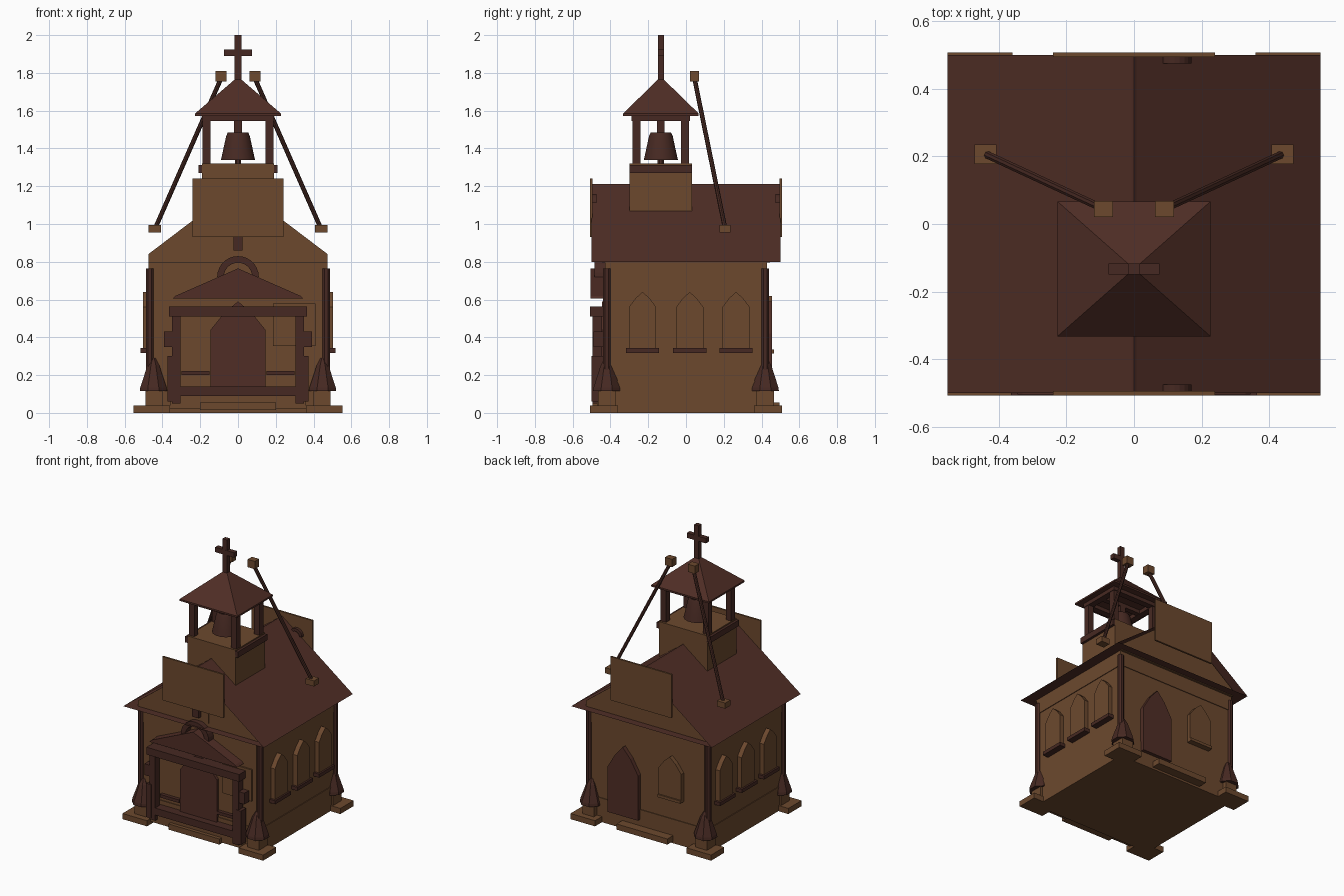
import bpy, bmesh, math
from mathutils import Vector

if "Cube" in bpy.data.objects:
    bpy.data.objects.remove(bpy.data.objects["Cube"])


def material(name, rgb):
    m = bpy.data.materials.new(name)
    m.diffuse_color = (*rgb, 1)
    m.use_nodes = True
    m.node_tree.nodes["Principled BSDF"].inputs["Base Color"].default_value = m.diffuse_color
    return m


TAN = material("tan_wood", (0.150, 0.066, 0.027))
DARK = material("dark_brown_wood", (0.062, 0.022, 0.016))
ROOF = material("roof_brown", (0.080, 0.027, 0.019))


def mesh(name, verts, faces, mat):
    me = bpy.data.meshes.new(name)
    me.from_pydata(verts, [], faces)
    bm = bmesh.new()
    bm.from_mesh(me)
    bmesh.ops.recalc_face_normals(bm, faces=bm.faces)
    bm.to_mesh(me)
    bm.free()
    me.materials.append(mat)
    ob = bpy.data.objects.new(name, me)
    bpy.context.collection.objects.link(ob)
    return ob


def prism(name, pts, a, b, mat, axis="y"):
    """Profile of (across, z) points extruded from a to b along an axis."""
    place = (lambda u, z, d: (u, d, z)) if axis == "y" else (lambda u, z, d: (d, u, z))
    n = len(pts)
    verts = [place(u, z, d) for d in (a, b) for u, z in pts]
    faces = [tuple(range(n)), tuple(range(n, 2 * n))]
    faces += [(i, (i + 1) % n, n + (i + 1) % n, n + i) for i in range(n)]
    return mesh(name, verts, faces, mat)


def box(name, x0, x1, y0, y1, z0, z1, mat):
    return prism(name, [(x0, z0), (x1, z0), (x1, z1), (x0, z1)], y0, y1, mat)


def lathe(name, c, prof, n, mat, smooth=False):
    """Closed turned shape from (radius, z) points."""
    verts = [(c[0] + r * math.cos(2 * math.pi * (i + .5) / n),
              c[1] + r * math.sin(2 * math.pi * (i + .5) / n), z)
             for r, z in prof for i in range(n)]
    faces = [tuple(range(n)), tuple(range(len(verts) - n, len(verts)))]
    for k in range(len(prof) - 1):
        faces += [(k * n + i, k * n + (i + 1) % n, (k + 1) * n + (i + 1) % n, (k + 1) * n + i)
                  for i in range(n)]
    ob = mesh(name, verts, faces, mat)
    if smooth:
        for p in ob.data.polygons:
            p.use_smooth = len(p.vertices) == 4
    return ob


def pointed(c, hw, z0, shoulder, apex):
    """Pointed-arch outline with one bend on each side."""
    mid = shoulder + (apex - shoulder) * .6
    return [(c - hw, z0), (c + hw, z0), (c + hw, shoulder), (c + hw * .5, mid), (c, apex),
            (c - hw * .5, mid), (c - hw, shoulder)]


def half_ring(name, cx, cz, r0, r1, y0, y1, mat, n=10):
    arc = [math.pi * i / n for i in range(n + 1)]
    verts, faces = [], []
    for t in arc:
        for r, y in ((r0, y0), (r1, y0), (r1, y1), (r0, y1)):
            verts.append((cx + r * math.cos(t), y, cz + r * math.sin(t)))
    for i in range(n):
        faces += [(4 * i + k, 4 * i + (k + 1) % 4, 4 * i + 4 + (k + 1) % 4, 4 * i + 4 + k)
                  for k in range(4)]
    faces += [(0, 1, 2, 3), (4 * n, 4 * n + 1, 4 * n + 2, 4 * n + 3)]
    return mesh(name, verts, faces, mat)


def rod(name, p, q, r, mat, n=8):
    p, q = Vector(p), Vector(q)
    ob = lathe(name, (0, 0), [(r, 0), (r, (q - p).length)], n, mat)
    ob.location = p
    ob.rotation_mode = 'QUATERNION'
    ob.rotation_quaternion = (q - p).to_track_quat('Z', 'Y')


# main walls, base band and upper band
box("walls", -.47, .47, -.425, .425, 0, .8, TAN)
box("base_band", -.475, .475, -.43, .43, 0, .17, TAN)
box("upper_band", -.475, .475, -.43, .43, .69, .8, TAN)

# thin open-ended roof, gable walls and square parapet boards
mesh("roof", [(x, y, z) for y in (-.5, .5) for x, z in ((-.553, .8), (0, 1.21), (.553, .8))],
     [(0, 1, 4, 3), (1, 2, 5, 4), (2, 0, 3, 5)], ROOF)
prism("ridge_cap", [(-.012, 1.2), (.012, 1.2), (0, 1.212)], -.5, .5, ROOF)
for s, side in ((-1, "front"), (1, "back")):
    prism(side + "_gable", [(-.475, .795), (.475, .795), (.475, .84), (0, 1.2), (-.475, .84)],
          s * .42, s * .445, TAN)
    box(side + "_parapet", -.24, .24, s * .495, s * .508, .93, 1.24, TAN)
    half_ring(side + "_parapet_ring", .12, 1.11, .03, .05, s * .475, s * .495, DARK)
    box(side + "_step", -.2, .2, s * .42, s * .495, .015, .055, TAN)

# corner plates, pedestals, flared caps and posts
for sx in (-1, 1):
    for sy in (-1, 1):
        box("corner_plate", sx * .36, sx * .553, sy * .36, sy * .508, 0, .04, TAN)
        box("corner_pedestal", sx * .40, sx * .49, sy * .37, sy * .465, .04, .12, TAN)
        lathe("corner_flare", (sx * .448, sy * .42),
              [(.078, .115), (.075, .135), (.052, .2), (.035, .25), (.012, .29)], 8, DARK)
        lathe("corner_post", (sx * .467, sy * .42), [(.022, .1), (.022, .765)], 8, DARK)

# side windows with sills
for s in (-1, 1):
    for y in (-.23, .02, .265):
        prism("side_window", pointed(y, .072, .34, .56, .64), s * .46, s * .503, TAN, "x")
        box("side_sill", s * .46, s * .515, y - .088, y + .088, .318, .343, DARK)

# back door and window
prism("back_door", pointed(.18, .12, .1, .42, .59), .42, .455, ROOF)
prism("back_window", pointed(-.19, .09, .33, .52, .62), .42, .455, TAN)
box("back_window_sill", -.28, -.10, .42, .465, .315, .335, TAN)

# front door, notice panel, rails and niche
prism("front_door", pointed(0, .145, .13, .44, .59), -.42, -.445, ROOF)
box("front_panel", .185, .41, -.436, -.42, .355, .58, TAN)
box("niche_plate", -.085, .085, -.452, -.43, .83, .95, TAN)
box("niche_ornament", -.025, .025, -.48, -.44, .86, .95, DARK)
half_ring("front_arch", 0, .72, .075, .11, -.485, -.43, DARK, 14)
for s in (-1, 1):
    box("porch_rail", s * .15, s * .3, -.45, -.42, .2, .222, DARK)

# porch frame with pediment
box("porch_floor", -.36, .36, -.47, -.42, .02, .09, TAN)
box("porch_sill", -.37, .37, -.495, -.43, .09, .14, DARK)
box("porch_lintel", -.365, .365, -.508, -.43, .51, .562, DARK)
prism("pediment", [(-.345, .605), (.345, .605), (.33, .62), (0, .765), (-.33, .62)],
      -.505, -.43, ROOF)
for s in (-1, 1):
    box("porch_post", s * .305, s * .35, -.495, -.445, .05, .52, DARK)
    box("porch_post_foot", s * .335, s * .372, -.5, -.44, .06, .3, DARK)
    box("porch_knob", s * .34, s * .393, -.49, -.44, .35, .43, DARK)

# belfry base, posts, beams and pyramid roof
CY = -.133
box("belfry_base", -.19, .19, CY - .165, CY + .165, 1.0, 1.32, TAN)
for s in (-1, 1):
    box("belfry_side_trim", s * .185, s * .208, CY - .165, CY + .165, 1.27, 1.312, DARK)
    box("belfry_beam_long", s * .145, s * .19, CY - .155, CY + .155, 1.545, 1.577, DARK)
    box("belfry_beam_cross", -.19, .19, CY + s * .11, CY + s * .155, 1.546, 1.576, DARK)
    for t in (-1, 1):
        box("belfry_post", s * .145, s * .187, CY + t * .107, CY + t * .15, 1.32, 1.55, DARK)
box("bell_yoke", -.15, .15, CY - .018, CY + .018, 1.547, 1.574, DARK)
rim = [(x, CY + y, z) for z in (1.573, 1.585)
       for x, y in ((-.227, -.2), (.227, -.2), (.227, .2), (-.227, .2))]
mesh("belfry_roof", rim + [(0, CY, 1.78)],
     [(0, 1, 2, 3)] + [(i, (i + 1) % 4, 4 + (i + 1) % 4, 4 + i) for i in range(4)]
     + [(4 + i, 4 + (i + 1) % 4, 8) for i in range(4)], ROOF)

# bell and hanger
lathe("bell", (0, CY), [(.092, 1.34), (.085, 1.37), (.064, 1.465), (.055, 1.485)], 16, DARK, True)
box("bell_hanger", -.02, .02, CY - .02, CY + .02, 1.48, 1.55, DARK)
lathe("bell_clapper", (0, CY), [(.018, 1.315), (.018, 1.36)], 8, DARK)

# cross
box("cross_upright", -.018, .018, CY - .016, CY + .016, 1.75, 2.0, DARK)
box("cross_bar", -.075, .075, CY - .0165, CY + .0165, 1.89, 1.925, DARK)

# slanted stay rods with end blocks
for s in (-1, 1):
    rod("stay_rod", (s * .435, .205, .985), (s * .09, .045, 1.77), .012, DARK)
    box("stay_foot", s * .408, s * .473, .178, .235, .955, .995, TAN)
    box("stay_head", s * .062, s * .118, .02, .068, 1.755, 1.81, TAN)
